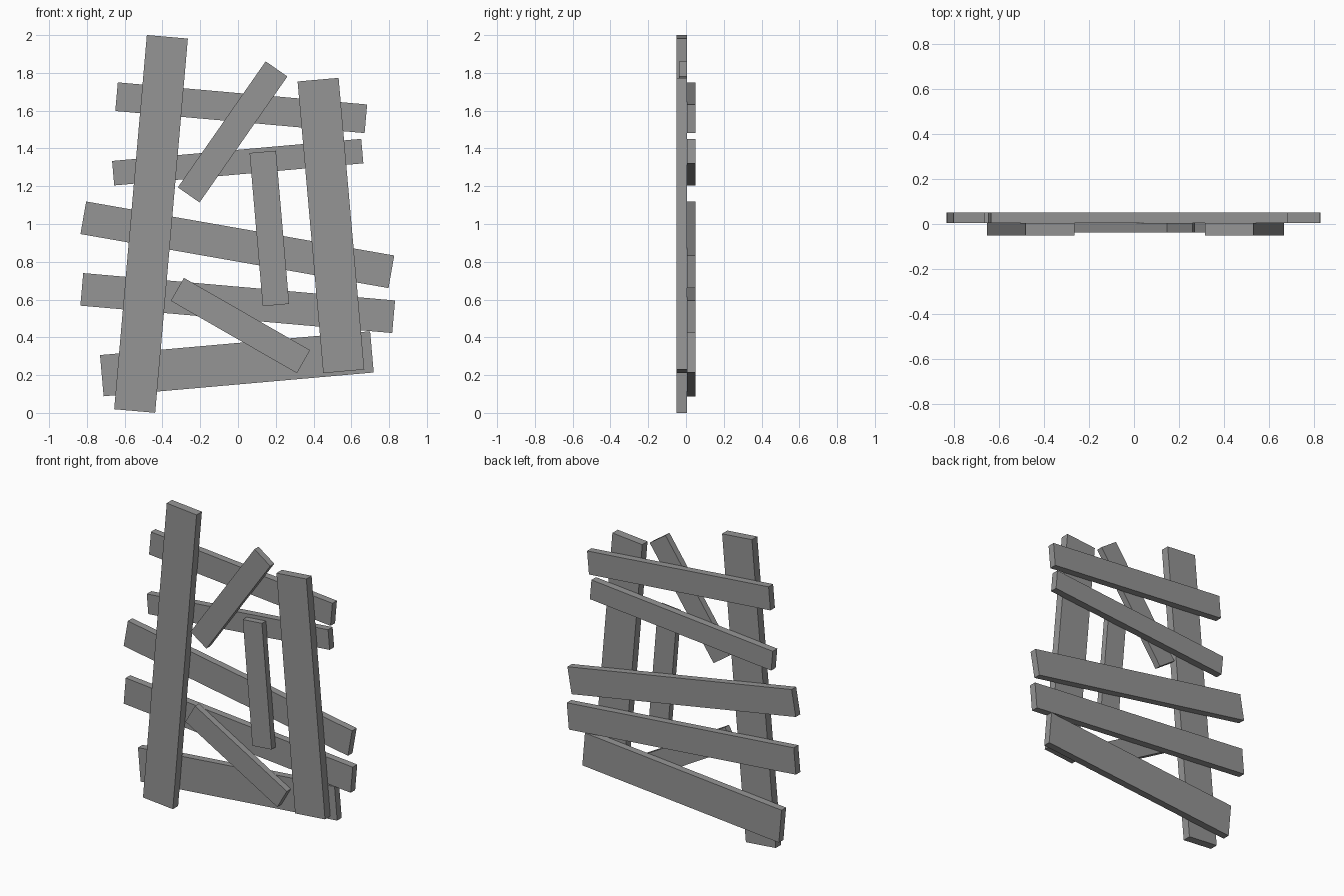
import bpy
from mathutils import Matrix, Vector

cube = bpy.data.objects.get("Cube")
if cube:
    bpy.data.objects.remove(cube, do_unlink=True)

grey = bpy.data.materials.new("plank_grey")
grey.use_nodes = True
grey.diffuse_color = (0.3, 0.3, 0.3, 1)
grey.node_tree.nodes["Principled BSDF"].inputs["Base Color"].default_value = (0.3, 0.3, 0.3, 1)

SEAM = 0.004  # plane where front and back boards meet


def plank(name, start, end, width, y_outer):
    """Flat board between the middles of its two ends, from the seam to y_outer."""
    a, b = Vector((start[0], 0, start[1])), Vector((end[0], 0, end[1]))
    along = (b - a).normalized()
    across = Vector((0, 1, 0)).cross(along)
    bpy.ops.mesh.primitive_cube_add(size=1)
    board = bpy.context.object
    board.name = board.data.name = name
    turn = Matrix((along, (0, 1, 0), -across)).transposed().to_4x4()
    centre = (a + b) / 2
    centre.y = (SEAM + y_outer) / 2
    size = Matrix.Diagonal(((b - a).length, abs(y_outer - SEAM), width, 1))
    board.data.transform(turn @ size)
    if turn.determinant() < 0:
        board.data.flip_normals()
    board.location = centre
    board.data.materials.append(grey)


# Upright posts at the front
plank("right_post", (-0.547, 0.010), (-0.374, 1.991), 0.218, -0.051)
plank("left_post", (0.560, 0.220), (0.424, 1.764), 0.218, -0.051)

# Cross slats at the back, top to bottom
slats = [
    ((-0.643, 1.674), (0.677, 1.557), 0.152),
    ((-0.661, 1.269), (0.658, 1.386), 0.130),
    ((-0.819, 1.033), (0.812, 0.747), 0.175),
    ((-0.827, 0.654), (0.824, 0.509), 0.173),
    ((-0.721, 0.197), (0.709, 0.323), 0.219),
]
for i, (start, end, width) in enumerate(slats, 1):
    plank(f"cross_slat_{i}", start, end, width, 0.051)

# Thinner loose boards nailed on the front
plank("upper_brace", (-0.261, 1.154), (0.204, 1.821), 0.14, -0.038)
plank("middle_brace", (0.201, 0.571), (0.131, 1.382), 0.14, -0.038)
plank("lower_brace", (-0.321, 0.654), (0.347, 0.271), 0.14, -0.038)
